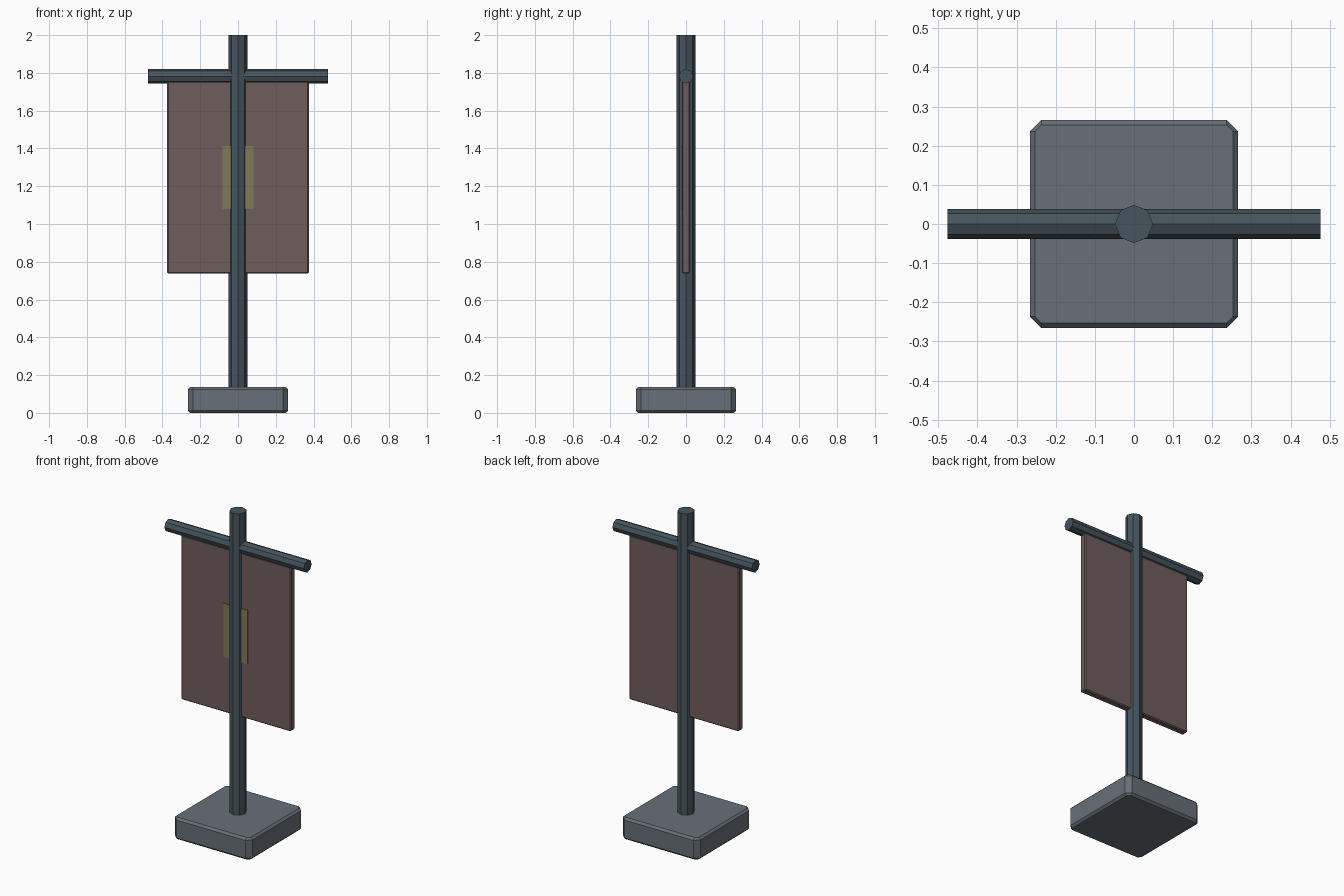
import bpy, bmesh, math
from mathutils import Matrix

if "Cube" in bpy.data.objects:
    bpy.data.objects.remove(bpy.data.objects["Cube"])


def material(name, rgb):
    m = bpy.data.materials.new(name)
    m.diffuse_color = (*rgb, 1)
    m.use_nodes = True
    m.node_tree.nodes["Principled BSDF"].inputs["Base Color"].default_value = m.diffuse_color
    return m


def add(name, bm, mat):
    bmesh.ops.recalc_face_normals(bm, faces=bm.faces)
    me = bpy.data.meshes.new(name)
    bm.to_mesh(me)
    bm.free()
    me.materials.append(mat)
    ob = bpy.data.objects.new(name, me)
    bpy.context.collection.objects.link(ob)
    return ob


def box(name, lo, hi, mat, bevel=0):
    bm = bmesh.new()
    size = [b - a for a, b in zip(lo, hi)]
    mid = [(a + b) / 2 for a, b in zip(lo, hi)]
    bmesh.ops.create_cube(bm, size=1, matrix=Matrix.Translation(mid) @ Matrix.Diagonal((*size, 1)))
    if bevel:
        bmesh.ops.bevel(bm, geom=bm.edges[:], offset=bevel, segments=1, affect='EDGES')
    return add(name, bm, mat)


def rod(name, radius, length, matrix, mat):
    bm = bmesh.new()
    bmesh.ops.create_cone(bm, cap_ends=True, segments=8, radius1=radius,
                          radius2=radius, depth=length, matrix=matrix)
    return add(name, bm, mat)


stone = material("stone", (0.14, 0.16, 0.19))
metal = material("dark_metal", (0.06, 0.09, 0.11))
cloth = material("cloth", (0.16, 0.11, 0.11))
gold = material("dull_gold", (0.22, 0.19, 0.10))

# Base: chamfered slab lofted from octagonal rings (half width, z)
C = 0.237
bm = bmesh.new()
rings = []
for h, z in ((0.253, 0), (0.266, 0.013), (0.266, 0.123), (0.253, 0.136)):
    pts = [(h, -C), (h, C), (C, h), (-C, h), (-h, C), (-h, -C), (-C, -h), (C, -h)]
    rings.append([bm.verts.new((x, y, z)) for x, y in pts])
for a, b in zip(rings, rings[1:]):
    for i in range(8):
        j = (i + 1) % 8
        bm.faces.new((a[i], a[j], b[j], b[i]))
bm.faces.new(rings[0][::-1])
bm.faces.new(rings[-1])
add("base", bm, stone)

# Pole and crossbar
rod("pole", 0.049, 1.88, Matrix.Translation((0, 0, 1.06)), metal)
rod("crossbar", 0.038, 0.954,
    Matrix.Translation((0, 0, 1.782)) @ Matrix.Rotation(math.pi / 2, 4, 'Y'), metal)

# Hanging cloth and the plain panel on its front
box("banner", (-0.375, -0.021, 0.738), (0.375, 0.021, 1.755), cloth, 0.006)
box("front_panel", (-0.082, -0.026, 1.08), (0.082, -0.015, 1.413), gold)
